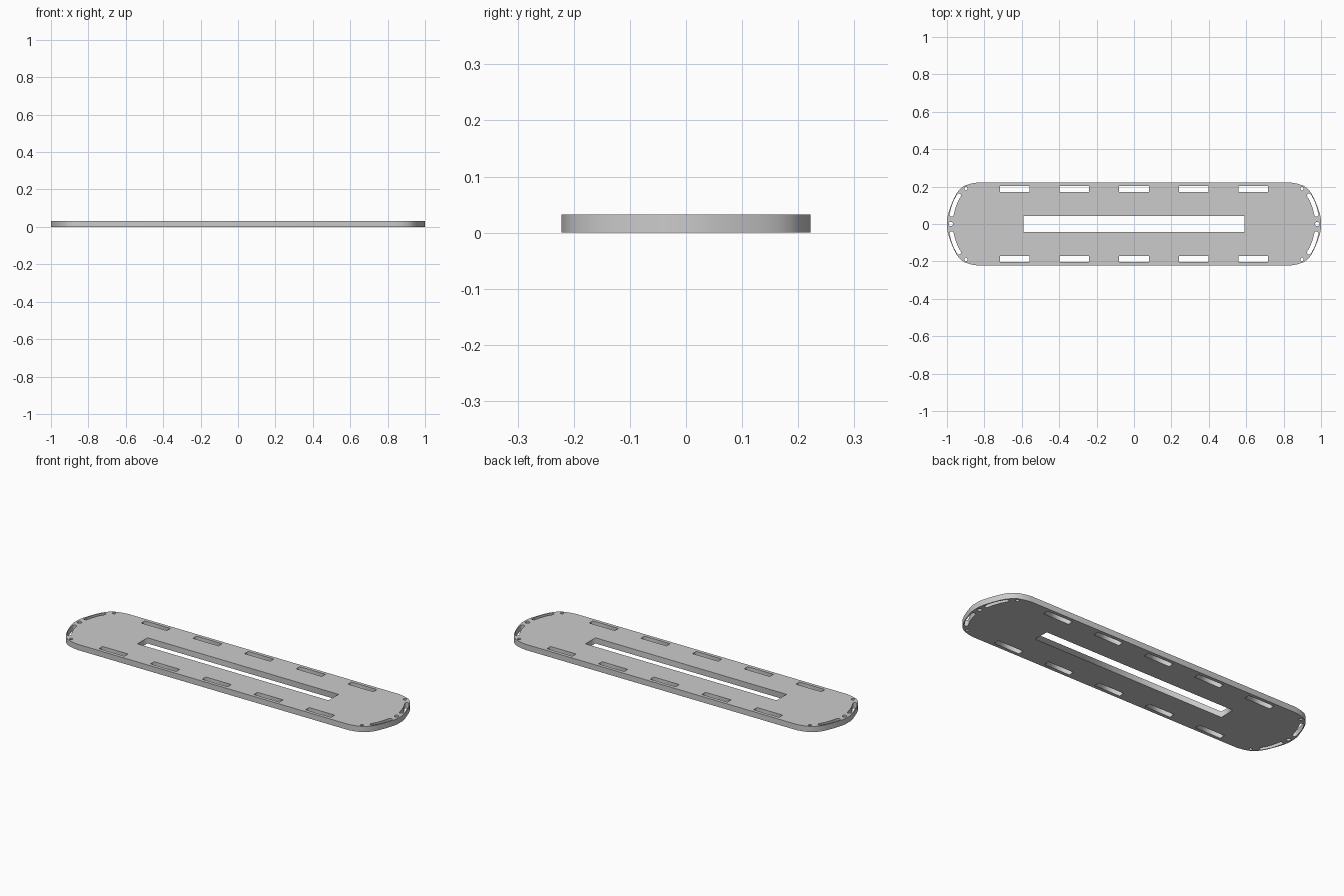
import bpy
from math import sin, cos, pi, atan2
from mathutils import Vector

if "Cube" in bpy.data.objects:
    bpy.data.objects.remove(bpy.data.objects["Cube"])

THICK = 0.032
curve = bpy.data.curves.new("slotted_plate", 'CURVE')
curve.dimensions = '2D'
curve.fill_mode = 'BOTH'
curve.extrude = THICK / 2


def loop(points):
    s = curve.splines.new('POLY')
    s.points.add(len(points) - 1)
    for p, (x, y) in zip(s.points, points):
        p.co = (x, y, 0, 1)
    s.use_cyclic_u = True


def rect(cx, cy, hx, hy):
    loop([(cx - hx, cy - hy), (cx + hx, cy - hy), (cx + hx, cy + hy), (cx - hx, cy + hy)])


def round_slot(path, r, sx, sy, n=5):
    # thicken a short path into a slot with rounded ends
    pts = [Vector(p) for p in path]
    left, right = [], []
    for i, p in enumerate(pts):
        d = (pts[min(i + 1, len(pts) - 1)] - pts[max(i - 1, 0)]).normalized()
        nrm = Vector((-d.y, d.x)) * r
        left.append(p + nrm)
        right.append(p - nrm)

    def cap(c, start):
        a = atan2(start.y - c.y, start.x - c.x)
        return [c + Vector((cos(a - pi * k / n), sin(a - pi * k / n))) * r for k in range(1, n)]
    out = left + cap(pts[-1], left[-1]) + right[::-1] + cap(pts[0], right[0])
    loop([(p.x * sx, p.y * sy) for p in out])


def hole(cx, cy, r, n=12):
    loop([(cx + r * cos(2 * pi * k / n), cy + r * sin(2 * pi * k / n)) for k in range(n)])


# outer outline, one quarter mirrored four ways
q = [(1.0, 0.022), (0.995, 0.05), (0.98, 0.095), (0.964, 0.135), (0.948, 0.165),
     (0.93, 0.187), (0.908, 0.204), (0.875, 0.215), (0.838, 0.222)]
top = q + [(-x, y) for x, y in reversed(q)]
loop(top + [(-x, -y) for x, y in top])

# central slot and edge slots
rect(0, 0, 0.59, 0.044)
for i in range(-2, 3):
    for s in (-1, 1):
        rect(i * 0.319, s * 0.187, 0.079, 0.016)

# curved end slots and pin holes
arc = [(0.975, 0.05), (0.968, 0.08), (0.955, 0.118), (0.936, 0.153)]
for sx in (-1, 1):
    hole(sx * 0.979, 0, 0.012)
    for sy in (-1, 1):
        round_slot(arc, 0.011, sx, sy)
        hole(sx * 0.898, sy * 0.189, 0.009)

# turn the filled profile into a mesh plate
ob = bpy.data.objects.new("slotted_plate", curve)
bpy.context.collection.objects.link(ob)
ob.location.z = THICK / 2
bpy.context.view_layer.objects.active = ob
ob.select_set(True)
bpy.ops.object.convert(target='MESH')
